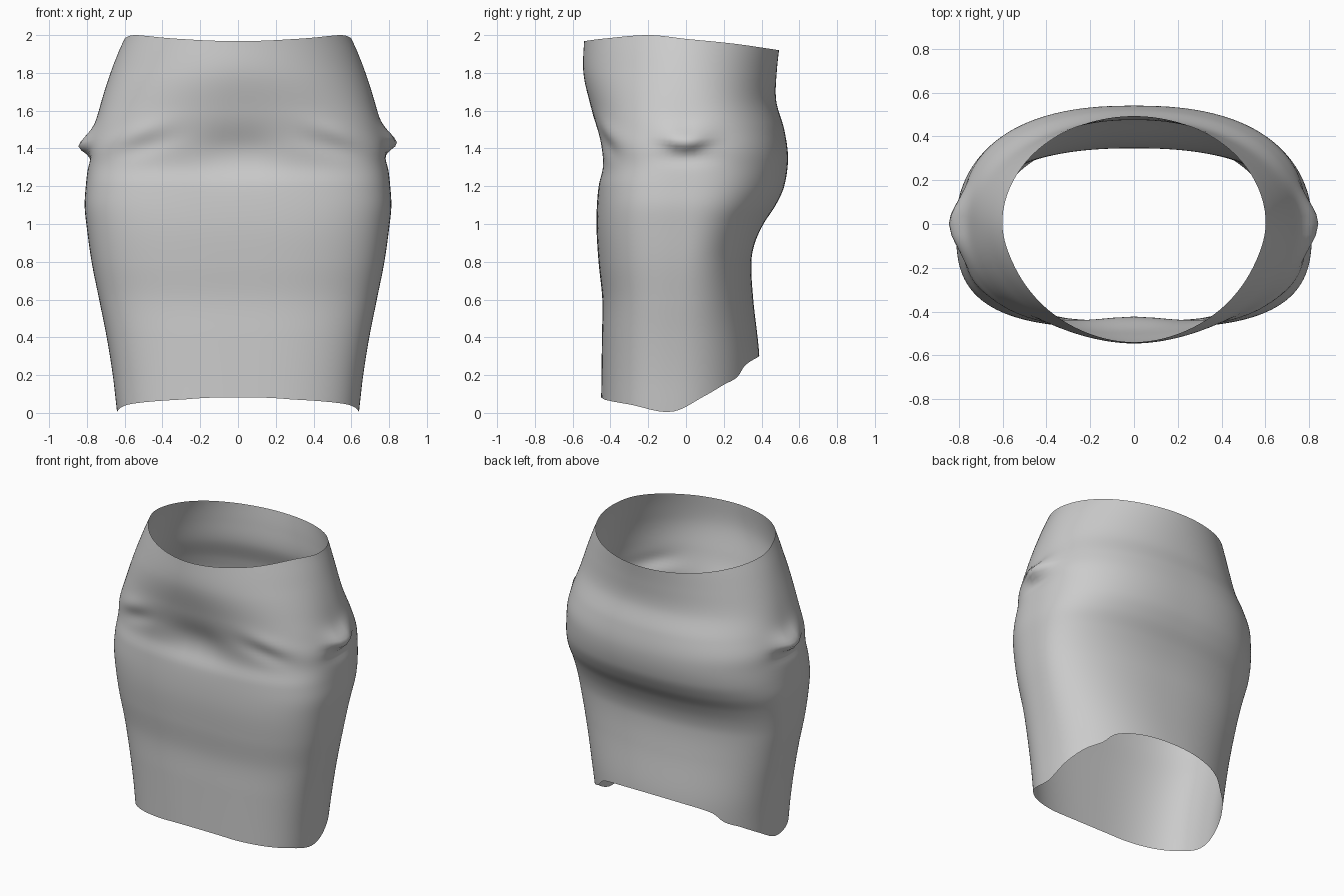
import bpy, bmesh
from math import sin, cos, pi, exp

if "Cube" in bpy.data.objects:
    bpy.data.objects.remove(bpy.data.objects["Cube"])

SIDES, ROWS = 128, 90

# Profiles as (height, value)
WIDTH = [(0, .64), (.2, .663), (.4, .695), (.6, .735), (.8, .775), (1, .803), (1.1, .812), (1.2, .806),
         (1.3, .796), (1.4, .79), (1.5, .765), (1.6, .737), (1.7, .708), (1.8, .675), (1.9, .637), (2, .592)]
FRONT = [(0, .45), (.4, .445), (.6, .443), (.8, .463), (1, .474), (1.2, .465), (1.3, .45),
         (1.4, .462), (1.6, .50), (1.8, .543), (2, .538)]
BACK = [(0, .39), (.3, .388), (.6, .356), (.8, .346), (.9, .365), (1, .41), (1.1, .475), (1.2, .52),
        (1.35, .54), (1.5, .52), (1.65, .478), (1.8, .48), (2, .502)]
SQUARE_FRONT = [(0, 2.7), (.6, 2.9), (1.2, 3.1), (1.5, 2.6), (1.8, 2.0), (2, 1.85)]
SQUARE_BACK = [(0, 2.2), (.7, 2.3), (1, 2.35), (1.35, 2.4), (1.7, 2.1), (2, 1.9)]
MIDLINE = [(0, -.07), (.6, -.04), (1.2, 0), (2, -.01)]
# Hem and waist heights along the depth, front to back
HEM = [(-.45, .083), (-.43, .07), (-.3, .045), (-.07, .006), (.1, .09), (.2, .15), (.27, .19),
       (.31, .25), (.39, .30)]
RIM = [(-.54, 1.968), (-.45, 1.98), (-.2, 2.0), (0, 1.98), (.25, 1.955), (.5, 1.92)]


def curve(pts, t):
    """Smooth cubic interpolation through the points."""
    if t <= pts[0][0]:
        return pts[0][1]
    if t >= pts[-1][0]:
        return pts[-1][1]
    i = next(k for k in range(len(pts) - 1) if t <= pts[k + 1][0])

    def slope(k):
        a, b = pts[max(k - 1, 0)], pts[min(k + 1, len(pts) - 1)]
        return (b[1] - a[1]) / (b[0] - a[0])
    (x0, y0), (x1, y1) = pts[i], pts[i + 1]
    h = x1 - x0
    s = (t - x0) / h
    return ((2*s**3 - 3*s*s + 1) * y0 + (s**3 - 2*s*s + s) * h * slope(i)
            + (3*s*s - 2*s**3) * y1 + (s**3 - s*s) * h * slope(i + 1))


def bump(t, centre, size):
    return exp(-((t - centre) / size) ** 2)


def body(angle, z):
    """Point on the skirt surface at an angle and height."""
    c, s = cos(angle), sin(angle)
    mid = curve(MIDLINE, z)
    back = s > 0
    n = curve(SQUARE_BACK if back else SQUARE_FRONT, z)
    depth = curve(BACK, z) - mid if back else curve(FRONT, z) + mid
    x = curve(WIDTH, z) * abs(c) ** (2 / n) * (1 if c > 0 else -1)
    y = mid + depth * abs(s) ** (2 / n) * (1 if back else -1)
    side = 1 if x > 0 else -1
    # pinched crease on each hip
    if abs(x) > .4:
        top = 1.43 if side > 0 else 1.41
        wide = .07 if z > top else .04
        x += side * .058 * bump(z, top + .25 * abs(y), wide) * bump(y, 0, .12)
        x -= side * .015 * bump(z, 1.35, .04) * bump(y, 0, .15)
    # hollow and slanting drag folds across the front
    if not back:
        y += .035 * bump(x, 0, .22) * bump(z, 1.39, .12)
        fold = 1.42 + .3 * (.75 - abs(x))
        y -= .012 * bump(z, fold, .05) * bump(abs(x), .55, .15)
        y += .012 * bump(z, fold - .09, .05) * bump(abs(x), .5, .15)
    return x, y, z


# Skirt: an open tube between the curved hem and waist edges
bm = bmesh.new()
rings = [[] for _ in range(ROWS + 1)]
for i in range(SIDES):
    angle = 2 * pi * i / SIDES
    low = curve(HEM, body(angle, .1)[1])
    high = curve(RIM, body(angle, 1.97)[1])
    for r in range(ROWS + 1):
        rings[r].append(bm.verts.new(body(angle, low + (high - low) * r / ROWS)))
for r in range(ROWS):
    for i in range(SIDES):
        j = (i + 1) % SIDES
        bm.faces.new((rings[r][i], rings[r][j], rings[r + 1][j], rings[r + 1][i]))
mesh = bpy.data.meshes.new("skirt")
bm.to_mesh(mesh)
bm.free()
mesh.shade_smooth()
skirt = bpy.data.objects.new("skirt", mesh)
bpy.context.collection.objects.link(skirt)
